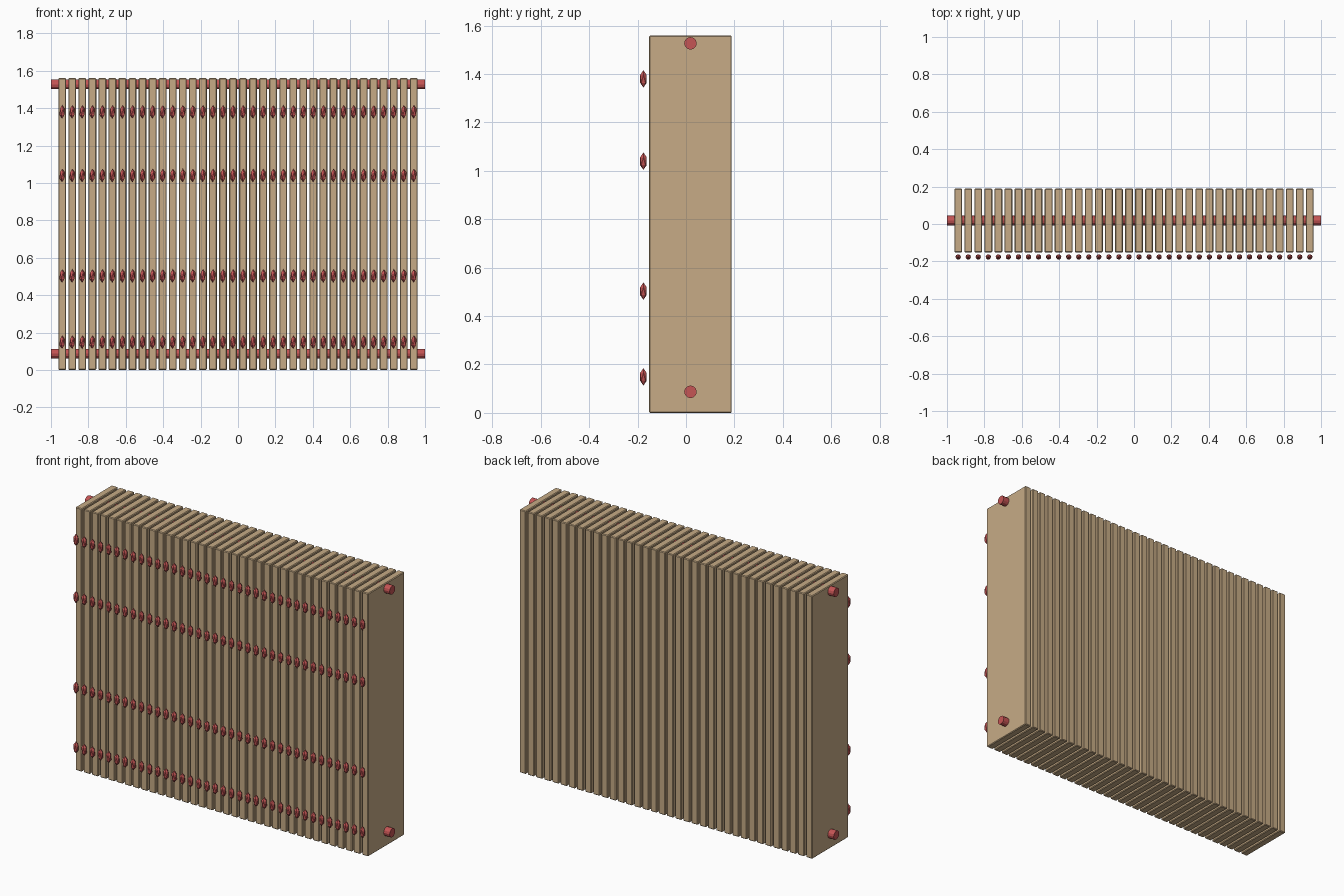
import bpy, bmesh
from math import pi
from mathutils import Matrix, Vector

if "Cube" in bpy.data.objects:
    bpy.data.objects.remove(bpy.data.objects["Cube"])


def material(name, color):
    m = bpy.data.materials.new(name)
    m.diffuse_color = color
    m.use_nodes = True
    m.node_tree.nodes["Principled BSDF"].inputs["Base Color"].default_value = m.diffuse_color
    return m


wood = material("tan_wood", (0.57, 0.41, 0.24, 1))
red = material("red_paint", (0.56, 0.09, 0.09, 1))


def finish(bm, name, mat, loc):
    me = bpy.data.meshes.new(name)
    bm.to_mesh(me)
    bm.free()
    me.materials.append(mat)
    return place(me, name, loc)


def place(me, name, loc):
    ob = bpy.data.objects.new(name, me)
    ob.location = loc
    bpy.context.collection.objects.link(ob)
    return ob


COUNT, HALF_SPAN = 36, 0.94
HEIGHT = 1.56
xs = [-HALF_SPAN + 2 * HALF_SPAN * i / (COUNT - 1) for i in range(COUNT)]

# Upright slats with a tiny chamfer, sharing one mesh
bm = bmesh.new()
bmesh.ops.create_cube(bm, size=1, matrix=Matrix.Diagonal((0.042, 0.341, HEIGHT, 1)))
bmesh.ops.bevel(bm, geom=bm.edges[:], offset=0.004, segments=1, affect='EDGES')
slat = finish(bm, "slat", wood, (xs[0], 0.0185, HEIGHT / 2))
for x in xs[1:]:
    place(slat.data, "slat", (x, 0.0185, HEIGHT / 2))

# Two horizontal rods threaded through the slats
for name, z in (("lower_rod", 0.087), ("upper_rod", 1.527)):
    bm = bmesh.new()
    bmesh.ops.create_cone(bm, cap_ends=True, segments=12, radius1=0.026,
                          radius2=0.026, depth=2,
                          matrix=Matrix.Rotation(pi / 2, 4, 'Y'))
    finish(bm, name, red, (0, 0.0185, z))

# Four rows of faceted, stretched beads in front of the slats
bm = bmesh.new()
bmesh.ops.create_icosphere(bm, subdivisions=1, radius=1,
                           matrix=Matrix.Diagonal((0.016, 0.016, 0.036, 1)))
bead_mesh = finish(bm, "bead", red, (xs[0], -0.176, 0.149)).data
for row, z in enumerate((0.149, 0.503, 1.04, 1.38)):
    for i, x in enumerate(xs):
        if row or i:
            place(bead_mesh, "bead", (x, -0.176, z))
